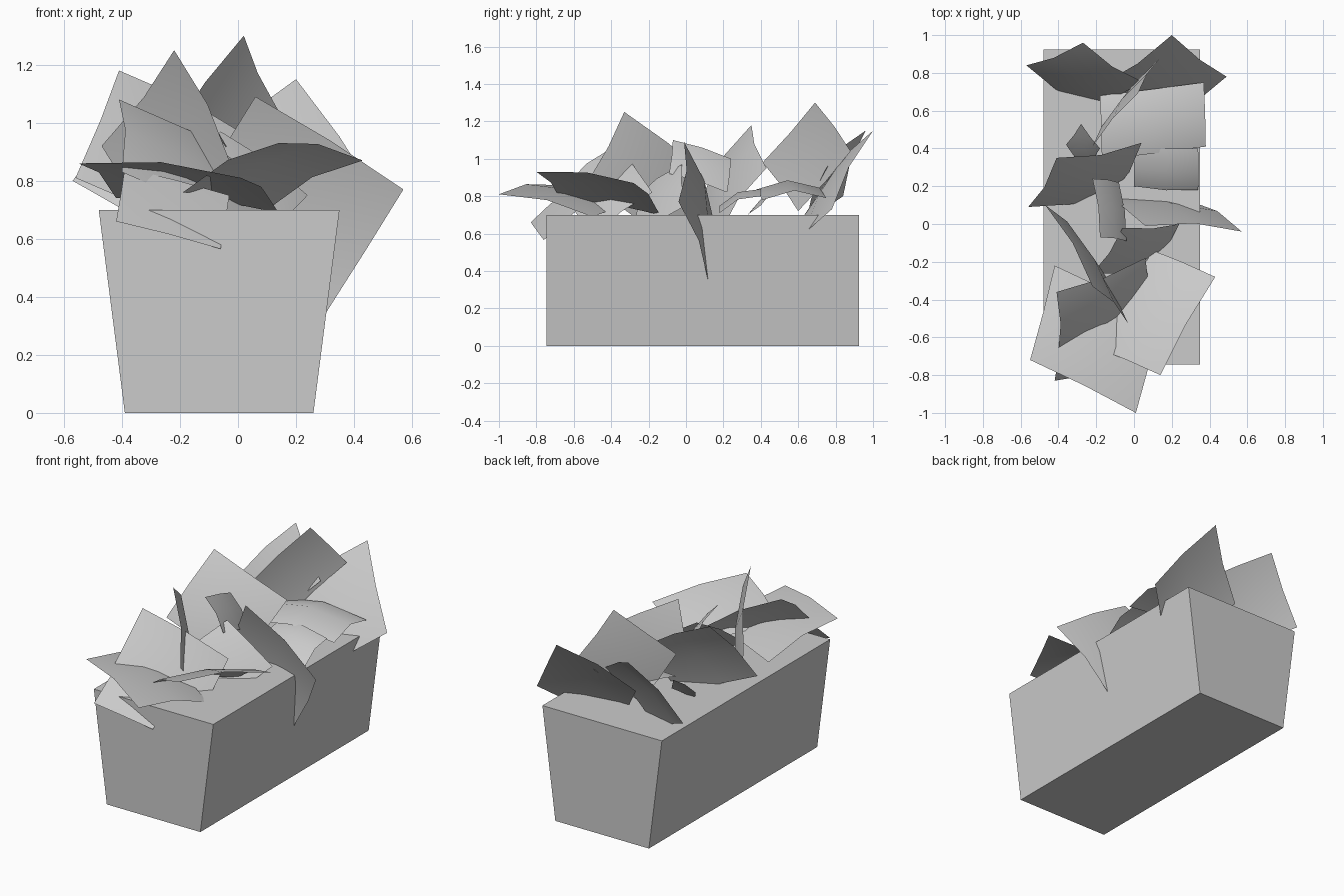
import bpy, bmesh
from mathutils import Vector

if "Cube" in bpy.data.objects:
    bpy.data.objects.remove(bpy.data.objects["Cube"])


def make_object(name, bm, smooth=False):
    bmesh.ops.recalc_face_normals(bm, faces=bm.faces)
    mesh = bpy.data.meshes.new(name)
    bm.to_mesh(mesh)
    bm.free()
    for p in mesh.polygons:
        p.use_smooth = smooth
    obj = bpy.data.objects.new(name, mesh)
    bpy.context.collection.objects.link(obj)
    return obj


def leaf(name, a, b, c, bend=0.05, n=2):
    """Curved leaf card through three corners; the fourth closes the parallelogram."""
    a, b, c = Vector(a), Vector(b), Vector(c)
    normal = (b - a).cross(c - b).normalized()
    if normal.z < 0:
        normal.negate()
    bm = bmesh.new()
    grid = []
    for i in range(n + 1):
        for j in range(n + 1):
            u, v = i / n, j / n
            lift = bend * 2 * (u * (1 - u) + v * (1 - v))
            grid.append(bm.verts.new(a + (b - a) * u + (c - b) * v + normal * lift))
    w = n + 1
    for i in range(n):
        for j in range(n):
            k = i * w + j
            bm.faces.new([grid[k], grid[k + w], grid[k + w + 1], grid[k + 1]])
    return make_object(name, bm, True)


# Planter: tapered trough with a flat top
Y0, Y1 = -0.745, 0.925
bm = bmesh.new()
rings = []
for x0, x1, z in ((-0.39, 0.26, 0), (-0.48, 0.35, 0.70)):
    rings.append([bm.verts.new((x, y, z)) for x, y in
                  ((x0, Y0), (x1, Y0), (x1, Y1), (x0, Y1))])
lo, hi = rings
for i in range(4):
    j = (i + 1) % 4
    bm.faces.new([lo[i], lo[j], hi[j], hi[i]])
bm.faces.new(lo[::-1])
bm.faces.new(hi)
make_object("planter_box", bm)

# Front leaves
leaf("front_leaf_wide", (-.55, -.72, .86), (.01, -1.0, .81), (.14, -.50, .69), .06)
leaf("front_leaf_low", (-.42, -.83, .66), (-.39, -.62, .845), (-.03, -.55, .75), .01)
leaf("front_leaf_right", (.14, -.80, .93), (.43, -.28, .87), (.10, -.14, .70), .06)
leaf("front_leaf_left", (-.40, -.67, .83), (-.41, -.36, 1.08), (.06, -.18, .82), .06)
leaf("front_leaf_tall", (-.47, .10, .92), (-.22, -.33, 1.25), (-.03, -.53, .87))

# Middle leaves
leaf("middle_leaf_right", (.06, -.01, 1.09), (.57, -.04, .77), (.30, .12, .34), .06)
leaf("middle_leaf_left", (-.56, .09, .81), (-.41, .35, 1.18), (.04, .43, .95), .06)
leaf("middle_leaf_upright", (-.22, .24, 1.0), (-.18, -.07, 1.10), (-.04, -.09, .92), .03)
leaf("middle_leaf_dark", (-.22, -.26, .80), (-.06, -.02, .97), (.24, .00, .75), .04)
leaf("middle_leaf_inner", (.00, .42, .82), (.34, .40, .80), (.34, .18, .71), .06)
leaf("middle_leaf_small", (-.36, .42, .78), (-.28, .53, .88), (-.18, .40, .75), .02)

# Rear leaves
leaf("rear_leaf_flat", (-.18, .68, .81), (.37, .75, .79), (.38, .41, .78), .09)
leaf("rear_leaf_tall", (-.22, .41, .98), (.02, .69, 1.30), (.14, .88, 1.04), .03)
leaf("rear_leaf_right", (.49, .78, .73), (.20, 1.0, 1.15), (-.17, .74, .86))
leaf("rear_leaf_left", (-.57, .84, .80), (-.27, .96, 1.15), (.05, .75, .95))
